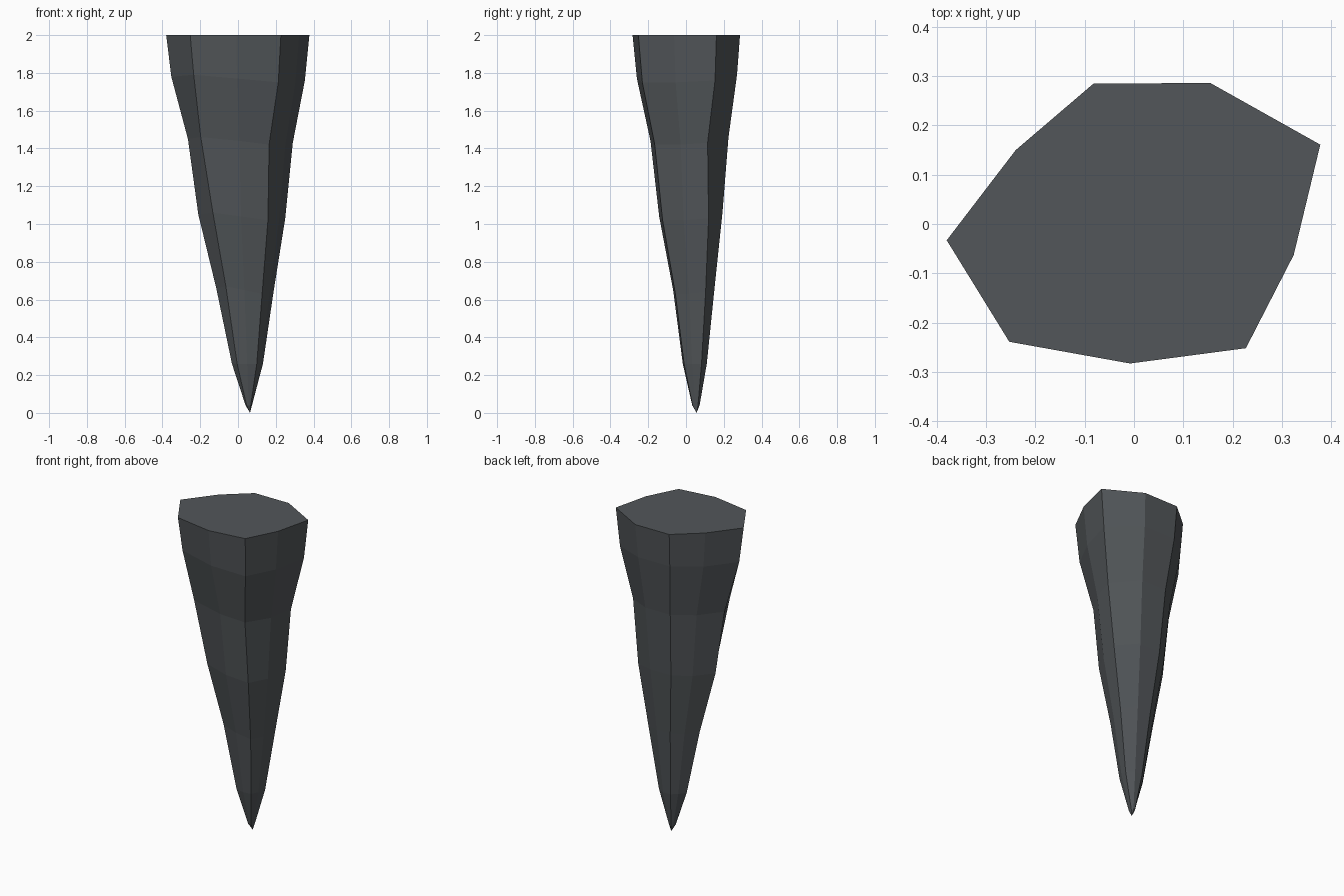
import bpy, bmesh

if "Cube" in bpy.data.objects:
    bpy.data.objects.remove(bpy.data.objects["Cube"])

# Nine-sided outline of the flat top (x, y)
OUTLINE = [(-0.38, -0.033), (-0.253, -0.239), (-0.008, -0.283), (0.227, -0.252),
           (0.324, -0.063), (0.378, 0.161), (0.155, 0.286), (-0.082, 0.285), (-0.24, 0.15)]
# Each ring: height, x range, y range
RINGS = [(2.00, -0.38, 0.378, -0.283, 0.286),
         (1.78, -0.353, 0.354, -0.26, 0.27),
         (1.45, -0.265, 0.29, -0.188, 0.225),
         (1.05, -0.21, 0.25, -0.142, 0.193),
         (0.66, -0.115, 0.188, -0.068, 0.152),
         (0.26, -0.032, 0.132, -0.017, 0.11),
         (0.04, 0.04, 0.074, 0.033, 0.072)]
TIP = (0.064, 0.056, 0.0)
# Small height offsets around each ring, for an uneven chiselled look
JITTER = [0.0, 0.01, -0.01, -0.03, -0.03, -0.02, 0.01, 0.01, 0.0]
# Dents at the third ring: corner index -> (dx, dy)
DENTS = {1: (-0.025, 0.0), 3: (-0.015, 0.0), 5: (0.0, -0.02)}


def remap(v, a, b, c, d):
    return c + (v - a) / (b - a) * (d - c)


bm = bmesh.new()
_, tx0, tx1, ty0, ty1 = RINGS[0]
loops = []
for r, (z, x0, x1, y0, y1) in enumerate(RINGS):
    loop = []
    for i, (x, y) in enumerate(OUTLINE):
        dx, dy = DENTS.get(i, (0, 0)) if r == 2 else (0, 0)
        dz = JITTER[i] if 0 < r < 5 else 0
        loop.append(bm.verts.new((remap(x, tx0, tx1, x0, x1) + dx,
                                  remap(y, ty0, ty1, y0, y1) + dy, z + dz)))
    loops.append(loop)

# Side walls, flat cap and pointed tip
n = len(OUTLINE)
for up, low in zip(loops, loops[1:]):
    for i in range(n):
        j = (i + 1) % n
        bm.faces.new((up[i], low[i], low[j], up[j]))
bm.faces.new(loops[0])
tip = bm.verts.new(TIP)
for i in range(n):
    bm.faces.new((loops[-1][i], tip, loops[-1][(i + 1) % n]))
bmesh.ops.recalc_face_normals(bm, faces=bm.faces)

mesh = bpy.data.meshes.new("stone_spike")
bm.to_mesh(mesh)
bm.free()

# Single slate colour
mat = bpy.data.materials.new("slate grey")
mat.diffuse_color = (0.085, 0.094, 0.101, 1)
mat.use_nodes = True
mat.node_tree.nodes["Principled BSDF"].inputs["Base Color"].default_value = mat.diffuse_color
mesh.materials.append(mat)
bpy.context.collection.objects.link(bpy.data.objects.new("stone_spike", mesh))
